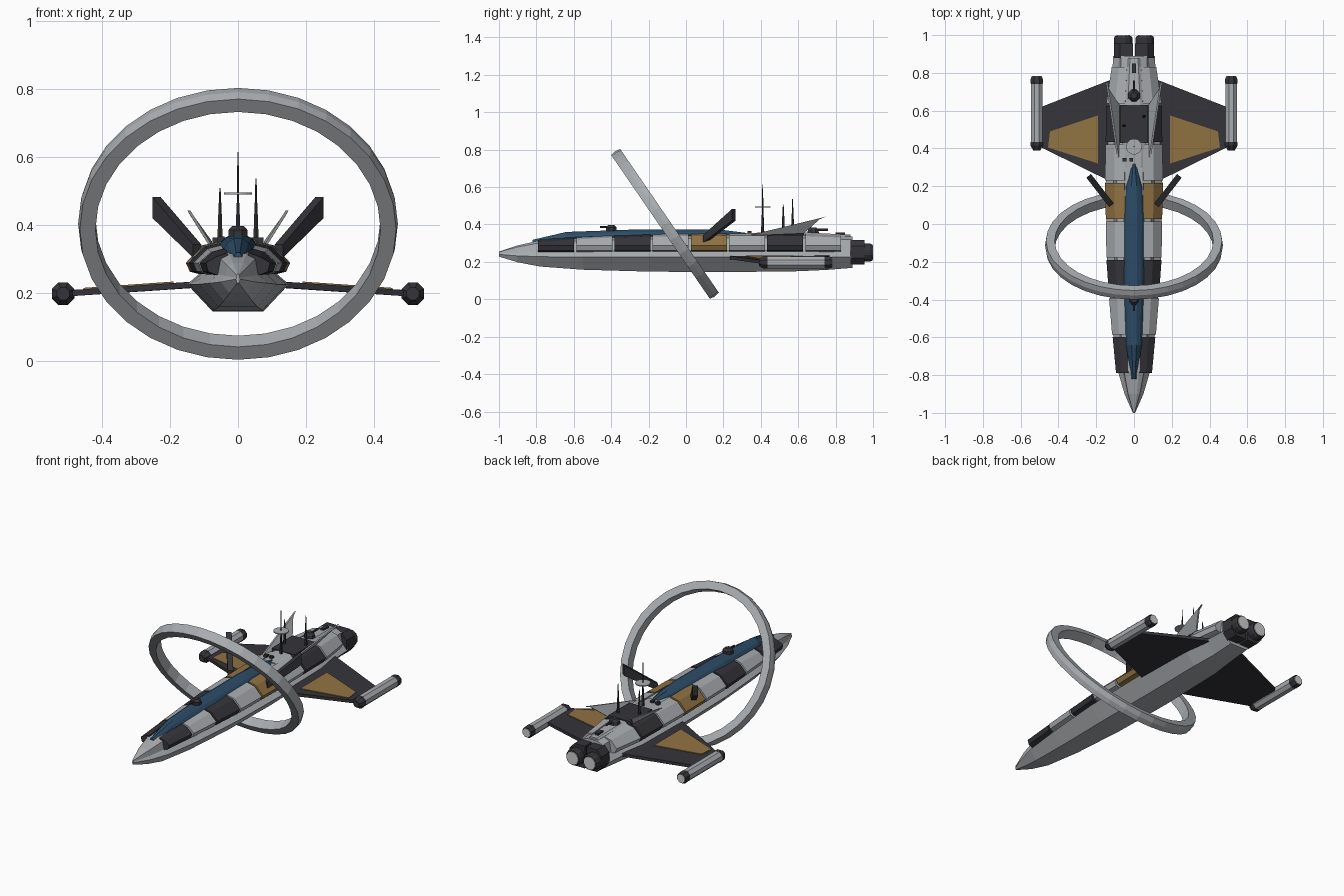
import bpy, bmesh, math
from mathutils import Vector

cube = bpy.data.objects.get("Cube")
if cube:
    bpy.data.objects.remove(cube, do_unlink=True)


def material(name, r, g, b):
    m = bpy.data.materials.new(name)
    m.use_nodes = True
    m.diffuse_color = (r, g, b, 1)
    node = next(n for n in m.node_tree.nodes if n.type == 'BSDF_PRINCIPLED')
    node.inputs["Base Color"].default_value = (r, g, b, 1)
    return m


GREY = material("hull grey", .40, .42, .44)
DARK = material("charcoal", .035, .035, .042)
GOLD = material("ochre", .28, .17, .055)
BLUE = material("navy blue", .026, .075, .14)
PALE = material("exhaust pale", .62, .62, .62)


def loft(name, rings, mat, closed=False):
    """Skin a list of equal-length point loops, capping the ends unless closed."""
    bm = bmesh.new()
    vs = [[bm.verts.new(p) for p in ring] for ring in rings]
    n = len(vs[0])
    pairs = list(zip(vs, vs[1:])) + ([(vs[-1], vs[0])] if closed else [])
    for a, b in pairs:
        for i in range(n):
            j = (i + 1) % n
            bm.faces.new((a[i], a[j], b[j], b[i]))
    if not closed:
        bm.faces.new(vs[0])
        bm.faces.new(vs[-1])
    bmesh.ops.recalc_face_normals(bm, faces=bm.faces)
    me = bpy.data.meshes.new(name)
    bm.to_mesh(me)
    bm.free()
    me.materials.append(mat)
    ob = bpy.data.objects.new(name, me)
    bpy.context.collection.objects.link(ob)
    return ob


def pair(name, rings, mat):
    """Build a part on the left and its mirror on the right."""
    loft("left_" + name, rings, mat)
    loft("right_" + name, [[(-x, y, z) for x, y, z in r] for r in rings], mat)


def symmetric(y, half):
    """Full cross-section from right-half (x, z) points, bottom to top."""
    return [(x, y, z) for x, z in half] + [(-x, y, z) for x, z in reversed(half)]


def disc(c, r, axis='Y', n=8):
    pts = []
    for i in range(n):
        a = math.tau * (i + .5) / n
        u, v = r * math.cos(a), r * math.sin(a)
        pts.append((c[0] + u, c[1], c[2] + v) if axis == 'Y' else (c[0] + u, c[1] + v, c[2]))
    return pts


def turned(x, z, profile, n=8):
    """Rings along y from (y, radius) points."""
    return [disc((x, y, z), r, 'Y', n) for y, r in profile]


def upright(x, y, profile, n=8):
    """Rings along z from (z, radius) points."""
    return [disc((x, y, z), r, 'Z', n) for z, r in profile]


def box(x0, x1, y0, y1, z0, z1):
    return [[(x0, y, z0), (x1, y, z0), (x1, y, z1), (x0, y, z1)] for y in (y0, y1)]


# Faceted hull: y, half width, bottom, side and top heights
stations = [(-1, .006, .228, .24, .255), (-.9, .05, .198, .232, .288),
            (-.78, .085, .175, .228, .315), (-.55, .115, .158, .225, .33),
            (-.2, .143, .148, .225, .34), (.2, .15, .145, .225, .345),
            (.6, .142, .15, .225, .345), (.75, .118, .157, .225, .342),
            (.89, .11, .168, .225, .335)]
loft("hull", [symmetric(y, [(w * .5, b), (w, s), (w * .72, s + (t - s) * .3),
                            (w * .62, s + (t - s) * .85), (w * .3, t)])
              for y, w, b, s, t in stations], GREY)

# Armour blocks along both flanks
widths = [.095, .116, .132, .146, .149, .154, .15, .147, .118]
tops = [.318, .332, .342, .348, .35, .352, .352, .35, .342]
colours = [DARK, GREY, DARK, GREY, GOLD, GREY, DARK, GREY]


def block_section(y, w, t):
    return [(w * .3, y, t - .06), (w * .66, y, .252), (w * .92, y, .262),
            (w, y, .288), (w * .68, y, t - .012), (w * .32, y, t)]


for i, mat in enumerate(colours):
    y = -.79 + i * .204
    end_w = widths[i + 1] if i else .113
    pair(f"flank_block_{i + 1}", [block_section(y, widths[i], tops[i]),
                                  block_section(y + .192, end_w, tops[i + 1])], mat)

# Blue dorsal spine
spine = [(-.82, .018, .318), (-.64, .042, .36), (-.3, .054, .372),
         (.05, .055, .374), (.2, .045, .37), (.32, .016, .355)]
loft("dorsal_spine", [symmetric(y, [(w * .7, t - .065), (w, t - .03),
                                    (w * .75, t - .014), (w * .3, t)])
                      for y, w, t in spine], BLUE)
loft("spine_turret", upright(0, -.4, [(.365, .03), (.385, .03), (.397, .018)]), DARK)
loft("spine_turret_barrel", turned(0, .386, [(-.46, .006), (-.4, .006)], 6), DARK)

# Rear deck and its fittings
loft("rear_deck", [symmetric(y, [(w, .32), (w, t - .008), (w * .7, t)])
                   for y, w, t in [(.3, .05, .352), (.43, .06, .358),
                                   (.66, .045, .356), (.88, .03, .345)]], GREY)
loft("deck_panel", box(-.075, .075, .43, .63, .345, .362), DARK)
for x, y in [(-.05, .34), (-.015, .34)]:
    loft("deck_vent", box(x - .01, x + .01, y - .01, y + .01, .35, .366), DARK)
loft("deck_turret", upright(0, .68, [(.345, .035), (.372, .03), (.385, .018)]), DARK)
loft("deck_turret_barrel", turned(0, .372, [(.66, .008), (.76, .006)], 6), DARK)
loft("aft_sensor", box(-.01, .01, .8, .85, .34, .358), DARK)

# Masts and dish
for name, x, y, top in [("centre_mast", 0, .41, .615), ("right_mast", -.053, .52, .508),
                        ("left_mast", .053, .57, .537)]:
    loft(name, upright(x, y, [(.345, .009), (.41, .007), (.47, .004), (top, .002)], 6), DARK)
loft("mast_dish", upright(0, .41, [(.49, .042), (.496, .042)], 16), GREY)

# Splayed tail fins
pair("tail_fin", [[(x, .33, .34), (x, .63, .352), (x + .055, .715, .428),
                   (x + .063, .75, .442)] for x in (.077, .086)], GREY)

# Angled dark vanes
side = Vector((.012, -.01, 0))
pair("vane", [[Vector((x, y, lo)) - side, Vector((x, y, lo)) + side,
               Vector((x, y, hi)) + side, Vector((x, y, hi)) - side]
              for x, y, lo, hi in [(.12, .10, .303, .342), (.24, .255, .42, .482)]], DARK)

# Wings with inlaid ochre panels
pair("wing", [[(.1, .21, z + .004), (.145, .235, z + .002), (.49, .405, z - .022),
               (.49, .62, z - .022), (.145, .755, z + .002), (.1, .77, z + .004)]
              for z in (.212, .23)], DARK)


def on_wing(x, y, lift):
    return (x, y, .232 - .024 * (x - .145) / .345 + lift)


panel = [(.19, .32), (.455, .405), (.445, .49), (.19, .575)]
pair("wing_panel", [[on_wing(x, y, lift) for x, y in panel] for lift in (-.003, .004)], GOLD)

# Wing-tip pods
pair("pod_body", turned(.515, .197, [(.425, .034), (.74, .034)]), GREY)
pair("pod_nose", turned(.515, .197, [(.39, .02), (.415, .036), (.435, .036)]), DARK)
pair("pod_tail", turned(.515, .197, [(.735, .03), (.745, .035), (.765, .035), (.78, .03)]), DARK)
pair("pod_exhaust", turned(.515, .197, [(.775, .026), (.783, .026)]), PALE)

# Twin engines
pair("engine_housing", [[(.006, y, .185), (.075, y, .185), (.106, y, .22), (.106, y, .285),
                         (.075, y, .318), (.006, y, .318)] for y in (.88, .955)], DARK)
pair("engine_nozzle", turned(.057, .25, [(.94, .05), (.985, .05), (.996, .044)], 12), DARK)
pair("engine_exhaust", turned(.057, .25, [(.99, .038), (1.0, .038)], 12), PALE)

# Tilted ring around the hull
axis = Vector((0, .824, .566))
up = Vector((0, -.566, .824))
centre = Vector((0, -.112, .403))
profile = [(.42, -.029), (.466, -.029), (.471, 0), (.466, .029), (.42, .029)]
rings = []
for i in range(32):
    a = math.tau * i / 32
    out = Vector((math.sin(a), 0, 0)) + up * math.cos(a)
    rings.append([centre + out * r + axis * d for r, d in profile])
loft("ring", rings, GREY, closed=True)
